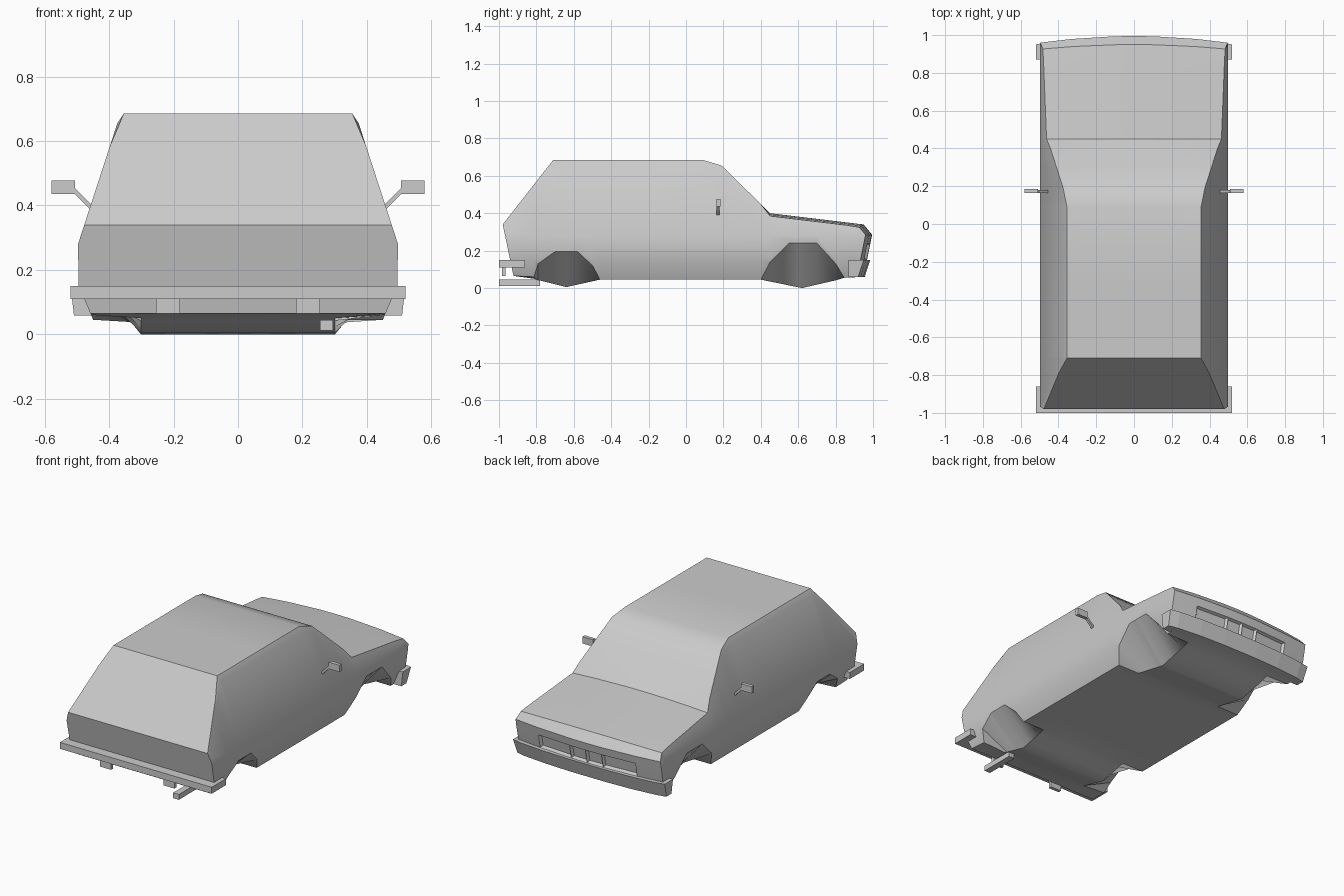
import bpy, bmesh, math
from mathutils import Vector

cube = bpy.data.objects.get("Cube")
if cube:
    bpy.data.objects.remove(cube, do_unlink=True)

paint = bpy.data.materials.new("plain_grey")
paint.use_nodes = True
paint.diffuse_color = (0.6, 0.6, 0.6, 1)
paint.node_tree.nodes["Principled BSDF"].inputs["Base Color"].default_value = (0.6, 0.6, 0.6, 1)


def finish(name, bm, smooth=False):
    bmesh.ops.remove_doubles(bm, verts=bm.verts, dist=0.0005)
    bmesh.ops.recalc_face_normals(bm, faces=bm.faces)
    mesh = bpy.data.meshes.new(name)
    bm.to_mesh(mesh)
    bm.free()
    mesh.materials.append(paint)
    ob = bpy.data.objects.new(name, mesh)
    bpy.context.collection.objects.link(ob)
    if smooth:
        bpy.ops.object.select_all(action='DESELECT')
        ob.select_set(True)
        bpy.context.view_layer.objects.active = ob
        bpy.ops.object.shade_smooth_by_angle(angle=math.radians(33))
    return ob


def box(name, lo, hi):
    bm = bmesh.new()
    bmesh.ops.create_cube(bm, size=1)
    lo, hi = Vector(lo), Vector(hi)
    for v in bm.verts:
        v.co = (lo + hi) / 2 + v.co * (hi - lo)
    return finish(name, bm)


def lerp(table, t):
    if t <= table[0][0]:
        return table[0][1]
    for (a, p), (b, q) in zip(table, table[1:]):
        if t <= b:
            return p + (q - p) * (t - a) / (b - a)
    return table[-1][1]


# Body outlines: top line, sill with wheel arches, floor, width by height
TOP = [(-.98, .34), (-.71, .685), (.09, .685), (.19, .655), (.45, .4), (.95, .34), (.995, .285)]
SILL = [(-.98, .065), (-.82, .06), (-.79, .13), (-.7, .195), (-.58, .195), (-.5, .12), (-.46, .045),
        (.4, .045), (.45, .14), (.55, .24), (.7, .24), (.8, .13), (.86, .055), (.995, .06)]
FLOOR = [(-.98, .065), (-.82, .05), (-.64, .005), (-.46, .045),
         (.4, .045), (.62, 0), (.86, .055), (.995, .06)]
WIDTH = [(.045, .45), (.15, .495), (.28, .497), (.655, .375), (.685, .355)]
COLS = (-1, -.67, -.22, 0, .22, .67, 1)


def place(f, y, z, half):
    # Lean both ends inward toward the bottom and bow the nose in plan
    out = y
    if y > .8:
        out -= (y - .8) / .195 * max(0, .285 - z) * .2
    if y < -.8:
        out += (-y - .8) / .18 * max(0, .34 - z) * .21
    if y > .86:
        out -= (y - .86) / .135 * .035 * f * f
    return Vector((f * half, out, z))


def side_heights(y):
    top, sill = lerp(TOP, y), lerp(SILL, y)
    crown = .015 if .4 < y < .96 else 0
    shoulder = top - .03
    belt = min(.28, shoulder - .02)
    return [top - crown, shoulder, belt, max(.15, sill + .02), sill]


def ring(y):
    hs = side_heights(y)
    half, low = lerp(WIDTH, hs[0]), lerp(WIDTH, hs[-1])
    top, floor = lerp(TOP, y), lerp(FLOOR, y)
    pts = [place(f, y, top + (hs[0] - top) * f * f, half) for f in COLS]
    pts += [place(1, y, z, lerp(WIDTH, z)) for z in hs[1:]]
    for f in reversed(COLS[1:-1]):
        pts.append(place(f, y, floor, .45))
    pts.append(place(-1, y, hs[-1], low))
    pts += [place(-1, y, z, lerp(WIDTH, z)) for z in reversed(hs[1:-1])]
    return pts


# Body shell lofted along its length
stations = sorted({y for t in (TOP, SILL, FLOOR) for y, _ in t} | {-.3, .3, .6, .92})
bm = bmesh.new()
rings = [[bm.verts.new(p) for p in ring(y)] for y in stations]
for a, b in zip(rings, rings[1:]):
    n = len(a)
    for i in range(n):
        bm.faces.new((a[i], a[(i + 1) % n], b[(i + 1) % n], b[i]))

# Tail and nose panels
lamps = []
for y in (stations[0], stations[-1]):
    hs = side_heights(y)
    grid = []
    for z in hs:
        half = .45 if z == hs[-1] else lerp(WIDTH, z)
        row = [bm.verts.new(place(f, y, z, half)) for f in COLS]
        for k in (0, -1):
            row[k].co = place(COLS[k], y, z, lerp(WIDTH, z))
        grid.append(row)
    for r, (a, b) in enumerate(zip(grid, grid[1:])):
        for c in range(len(COLS) - 1):
            face = bm.faces.new((a[c], a[c + 1], b[c + 1], b[c]))
            if y > 0 and r == 2:
                lamps.append(face)
bmesh.ops.remove_doubles(bm, verts=bm.verts, dist=0.0005)
bmesh.ops.recalc_face_normals(bm, faces=bm.faces)
# Sunken lamps and number plate recess in the nose
lamps = [f for f in lamps if f.is_valid and abs(f.calc_center_median().x) < .35]
bmesh.ops.inset_individual(bm, faces=lamps, thickness=.015, depth=-.015)
finish("body", bm, smooth=True)

# Tail-end bumper, its two brackets and the exhaust
box("tail_bumper", (-.52, -1, .11), (.52, -.86, .15))
for side, label in ((1, "left"), (-1, "right")):
    box("bumper_bracket_" + label, (side * .217 - .037, -.985, .065), (side * .217 + .037, -.965, .112))
box("exhaust", (.255, -1, .012), (.295, -.78, .045))

# Nose bumper bowed around the front, tucked under at the bottom
bm = bmesh.new()
half = [(.12, .985), (.3, .978), (.46, .963), (.52, .95), (.52, .87)]
outline = [(-x, y) for x, y in reversed(half)] + half
top = [bm.verts.new((x, y, .15)) for x, y in outline]
low = [bm.verts.new((x * .98, y - (.03 if y > .9 else 0), .058)) for x, y in outline]
bm.faces.new(top)
bm.faces.new(low)
for i in range(len(top)):
    j = (i + 1) % len(top)
    bm.faces.new((top[i], top[j], low[j], low[i]))
finish("nose_bumper", bm)

# Door mirrors on slanted stalks
for side, label in ((1, "left"), (-1, "right")):
    x0, x1 = sorted((side * .507, side * .58))
    box("mirror_" + label, (x0, .163, .435), (x1, .185, .477))
    stalk = box("mirror_stalk_" + label, (-.05, -.008, -.007), (.05, .008, .007))
    stalk.location = (side * .48, .172, .418)
    stalk.rotation_euler = (0, -side * math.radians(45), 0)
